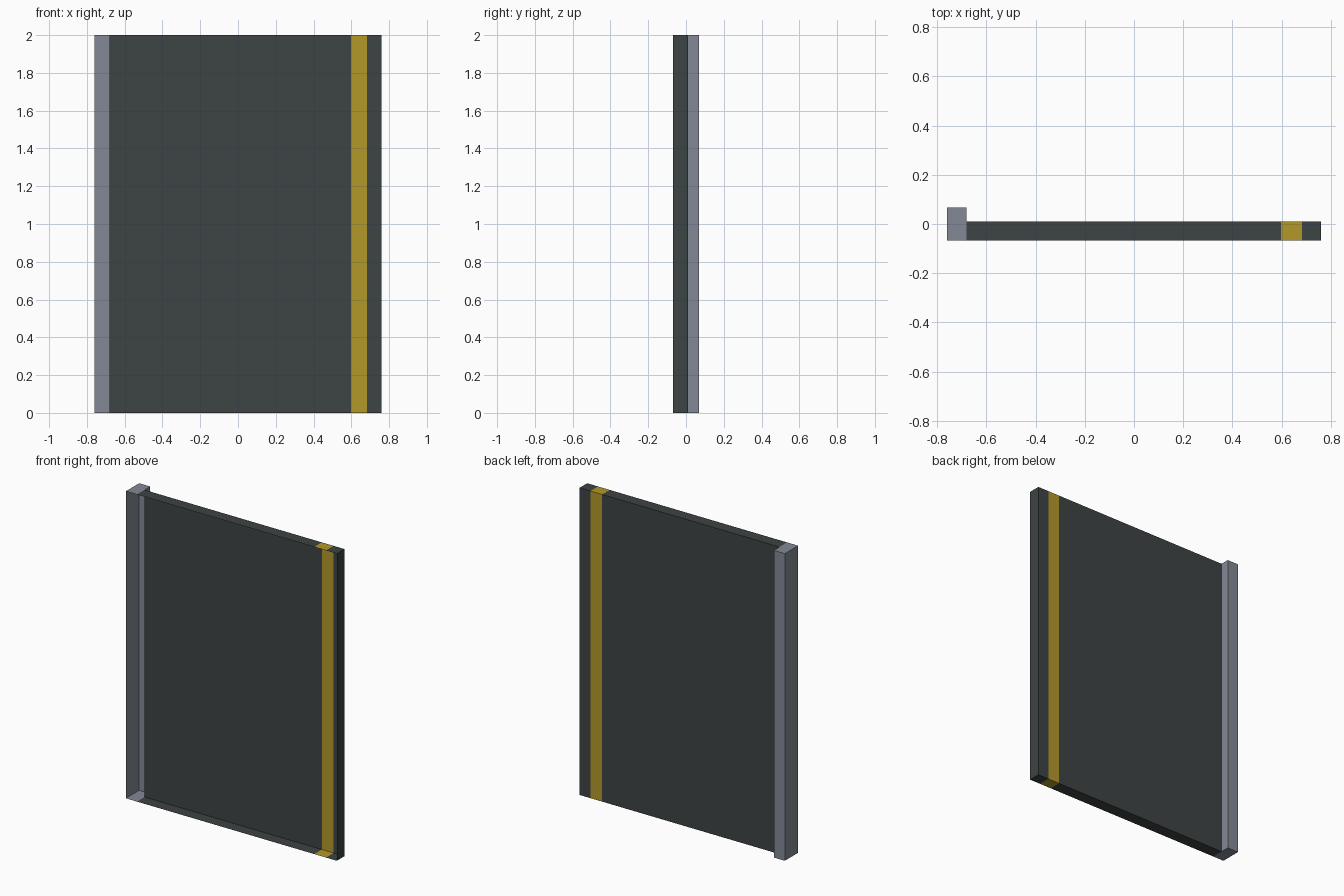
import bpy
import bmesh

if "Cube" in bpy.data.objects:
    bpy.data.objects.remove(bpy.data.objects["Cube"])

HEIGHT = 2.0
FRONT, BACK, POST_BACK = -0.068, 0.01, 0.068


def material(name, rgb):
    """Flat colour given as sRGB 0-255, stored as linear."""
    m = bpy.data.materials.new(name)
    lin = [((c / 255 + 0.055) / 1.055) ** 2.4 for c in rgb]
    m.diffuse_color = (*lin, 1.0)
    m.use_nodes = True
    m.node_tree.nodes["Principled BSDF"].inputs["Base Color"].default_value = m.diffuse_color
    return m


def open_shell(name, walls, extra, mat):
    """Walls along a plan path (clockwise from above), capped top and bottom.
    'extra' corners close the cap outline but get no wall: the front is open."""
    bm = bmesh.new()
    plan = walls + extra
    low = [bm.verts.new((x, y, 0)) for x, y in plan]
    high = [bm.verts.new((x, y, HEIGHT)) for x, y in plan]
    for i in range(len(walls) - 1):
        bm.faces.new((low[i + 1], low[i], high[i], high[i + 1]))
    bm.faces.new(low)
    bm.faces.new(high[::-1])
    mesh = bpy.data.meshes.new(name)
    bm.to_mesh(mesh)
    bm.free()
    mesh.materials.append(mat)
    obj = bpy.data.objects.new(name, mesh)
    bpy.context.collection.objects.link(obj)
    return obj


dark = material("dark slate", (61, 67, 67))
grey = material("steel grey", (131, 137, 149))
yellow = material("warning yellow", (179, 153, 42))

L, P, S0, S1, R = -0.76, -0.68, 0.597, 0.682, 0.76

# Deeper post on the left edge, with the step behind the panel
open_shell("edge_post",
           [(L, FRONT), (L, POST_BACK), (P, POST_BACK), (P, BACK)],
           [(P, FRONT)], grey)

# Main panel and stripe: back wall with top and bottom ledges
for name, x0, x1, mat in (("door_panel", P, S0, dark),
                          ("warning_stripe", S0, S1, yellow)):
    open_shell(name, [(x0, BACK), (x1, BACK)], [(x1, FRONT), (x0, FRONT)], mat)

# Closing edge with the right side wall
open_shell("closing_edge", [(S1, BACK), (R, BACK), (R, FRONT)],
           [(S1, FRONT)], dark)
